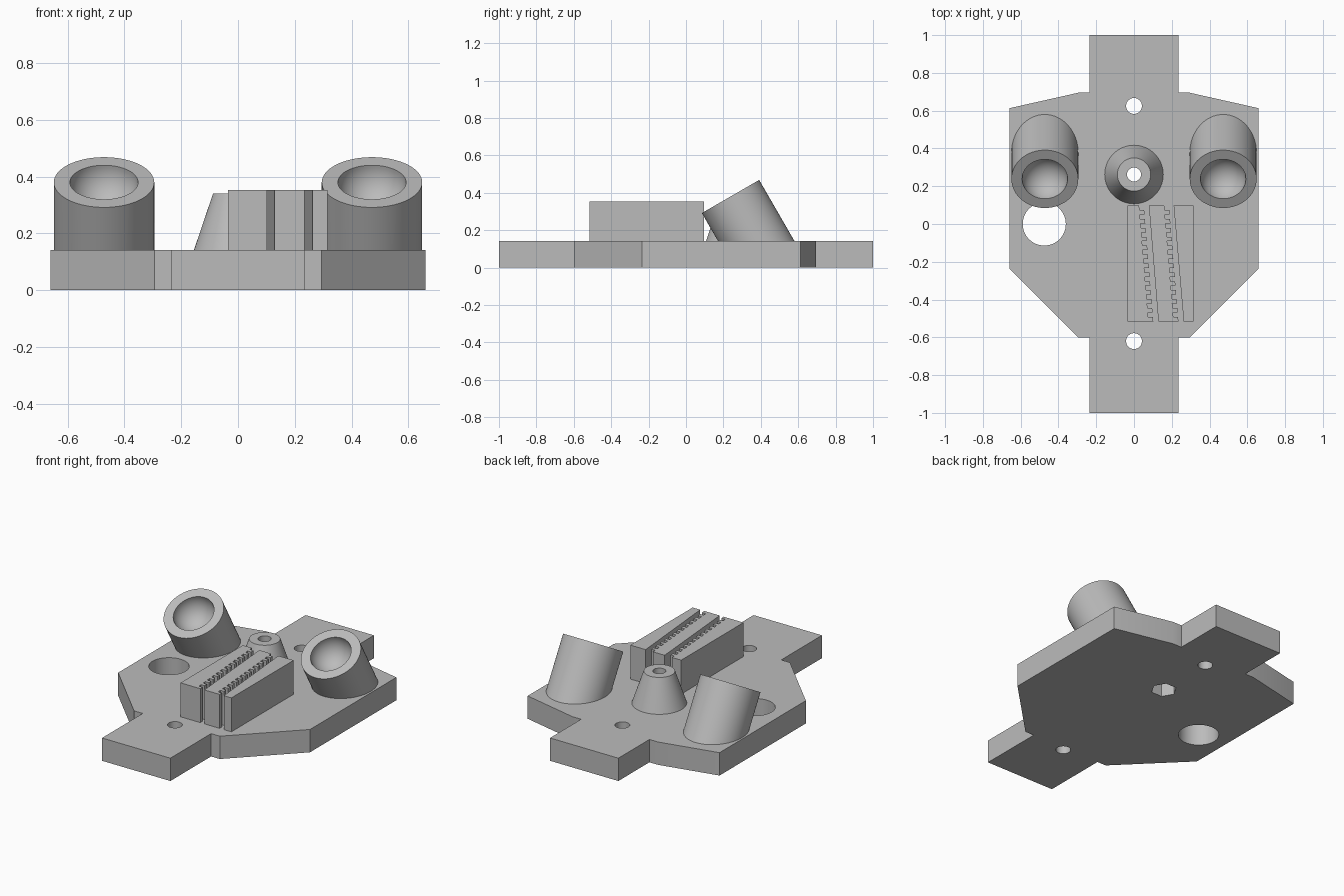
import bpy, bmesh
from math import sin, cos, pi, radians
from mathutils import Matrix, Vector

cube = bpy.data.objects.get("Cube")
if cube:
    bpy.data.objects.remove(cube, do_unlink=True)

grey = bpy.data.materials.new("plain grey")
grey.use_nodes = True
GREY = (0.5, 0.5, 0.5, 1)
grey.diffuse_color = GREY
grey.node_tree.nodes["Principled BSDF"].inputs["Base Color"].default_value = GREY

PLATE = 0.142    # top of the base plate
BLOCK = 0.353    # top of the toothed bars


def finish(name, bm, smooth=True):
    bmesh.ops.recalc_face_normals(bm, faces=bm.faces)
    mesh = bpy.data.meshes.new(name)
    bm.to_mesh(mesh)
    bm.free()
    mesh.materials.append(grey)
    ob = bpy.data.objects.new(name, mesh)
    bpy.context.collection.objects.link(ob)
    if smooth:
        shade(ob)
    return ob


def activate(ob):
    bpy.ops.object.select_all(action='DESELECT')
    ob.select_set(True)
    bpy.context.view_layer.objects.active = ob


def shade(ob):
    activate(ob)
    bpy.ops.object.shade_smooth_by_angle(angle=radians(30))


def prism(name, outline, z0, z1):
    """Extrude a flat outline upward."""
    bm = bmesh.new()
    face = bm.faces.new([bm.verts.new((x, y, z0)) for x, y in outline])
    ext = bmesh.ops.extrude_face_region(bm, geom=[face])
    top = [v for v in ext["geom"] if isinstance(v, bmesh.types.BMVert)]
    bmesh.ops.translate(bm, verts=top, vec=(0, 0, z1 - z0))
    return finish(name, bm, False)


def circle(x, y, r, n):
    return [(x + r * cos(2 * pi * i / n), y + r * sin(2 * pi * i / n)) for i in range(n)]


def lathe(profile, closed):
    """Spin (radius, height) points around z."""
    bm = bmesh.new()
    verts = [bm.verts.new((r, 0, z)) for r, z in profile]
    edges = [bm.edges.new(pair) for pair in zip(verts, verts[1:])]
    if closed:
        edges.append(bm.edges.new((verts[-1], verts[0])))
    bmesh.ops.spin(bm, geom=verts + edges, axis=(0, 0, 1), cent=(0, 0, 0),
                   angle=2 * pi, steps=64)
    bmesh.ops.remove_doubles(bm, verts=bm.verts, dist=1e-4)
    return bm


# Base plate outline, mirrored in x
half = [(0.235, -1), (0.235, -0.6), (0.295, -0.6), (0.66, -0.235),
        (0.66, 0.613), (0.295, 0.695), (0.235, 0.695), (0.235, 1)]
plate = prism("base_plate", half + [(-x, y) for x, y in reversed(half)], 0, PLATE)

# Holes through the plate, and a hexagonal nut pocket underneath the cone
CONE_Y = 0.262
cuts = [(circle(0, 0.625, 0.042, 48), 1), (circle(0, -0.62, 0.042, 48), 1),
        (circle(-0.475, 0, 0.114, 64), 1), (circle(0, CONE_Y, 0.037, 64), 1),
        (circle(0, CONE_Y, 0.073, 6), 0.1)]
for outline, top in cuts:
    cutter = prism("cutter", outline, -0.1, top)
    cutter.hide_render = True
    mod = plate.modifiers.new("hole", 'BOOLEAN')
    mod.operation = 'DIFFERENCE'
    mod.solver = 'EXACT'
    mod.object = cutter
    activate(plate)
    bpy.ops.object.modifier_apply(modifier=mod.name)
    bpy.data.objects.remove(cutter, do_unlink=True)
shade(plate)

# Hollow cone boss
bm = lathe([(0.037, PLATE), (0.155, PLATE), (0.088, 0.34), (0.037, 0.34)], True)
bmesh.ops.translate(bm, verts=bm.verts, vec=(0, CONE_Y, 0))
finish("cone_boss", bm)

# Tilted posts with a round socket in the end, trimmed inside the plate
R, SOCKET = 0.177, 0.12
bowl = [(SOCKET * cos(a * pi / 32), -SOCKET * sin(a * pi / 32)) for a in range(16)]
for side, x in (("left", 0.472), ("right", -0.472)):
    bm = lathe([(0, -0.6), (R, -0.6), (R, 0)] + bowl + [(0, -SOCKET)], False)
    bm.transform(Matrix.Translation((x, 0.238, 0.38)) @ Matrix.Rotation(radians(30), 4, 'X'))
    cut = bmesh.ops.bisect_plane(bm, geom=bm.verts[:] + bm.edges[:] + bm.faces[:],
                                 plane_co=Vector((0, 0, PLATE - 0.01)),
                                 plane_no=Vector((0, 0, 1)), clear_inner=True)
    rim = [e for e in cut["geom_cut"] if isinstance(e, bmesh.types.BMEdge)]
    bmesh.ops.contextual_create(bm, geom=rim)
    finish(side + "_socket_post", bm)

# Three bars separated by slanted slots; the first two have teeth on the +x side
FRONT, BACK, TEETH, DEPTH = -0.515, 0.097, 13, 0.025


def slant(x_front, x_back, y):
    t = (y - FRONT) / (BACK - FRONT)
    return x_front + (x_back - x_front) * t


def toothed_edge(x_front, x_back):
    step = (BACK - FRONT) / (2 * TEETH)
    points = []
    for i in range(2 * TEETH):
        inset = DEPTH if i % 2 else 0
        for y in (FRONT + i * step, FRONT + (i + 1) * step):
            points.append((slant(x_front, x_back, y) - inset, y))
    return points


prism("left_toothed_bar",
      toothed_edge(0.102, 0.052) + [(-0.035, BACK), (-0.035, FRONT)], PLATE, BLOCK)
prism("middle_toothed_bar",
      toothed_edge(0.235, 0.185) + [(0.079, BACK), (0.129, FRONT)], PLATE, BLOCK)
prism("plain_bar", [(0.263, FRONT), (0.315, FRONT), (0.315, BACK), (0.21, BACK)],
      PLATE, BLOCK)
